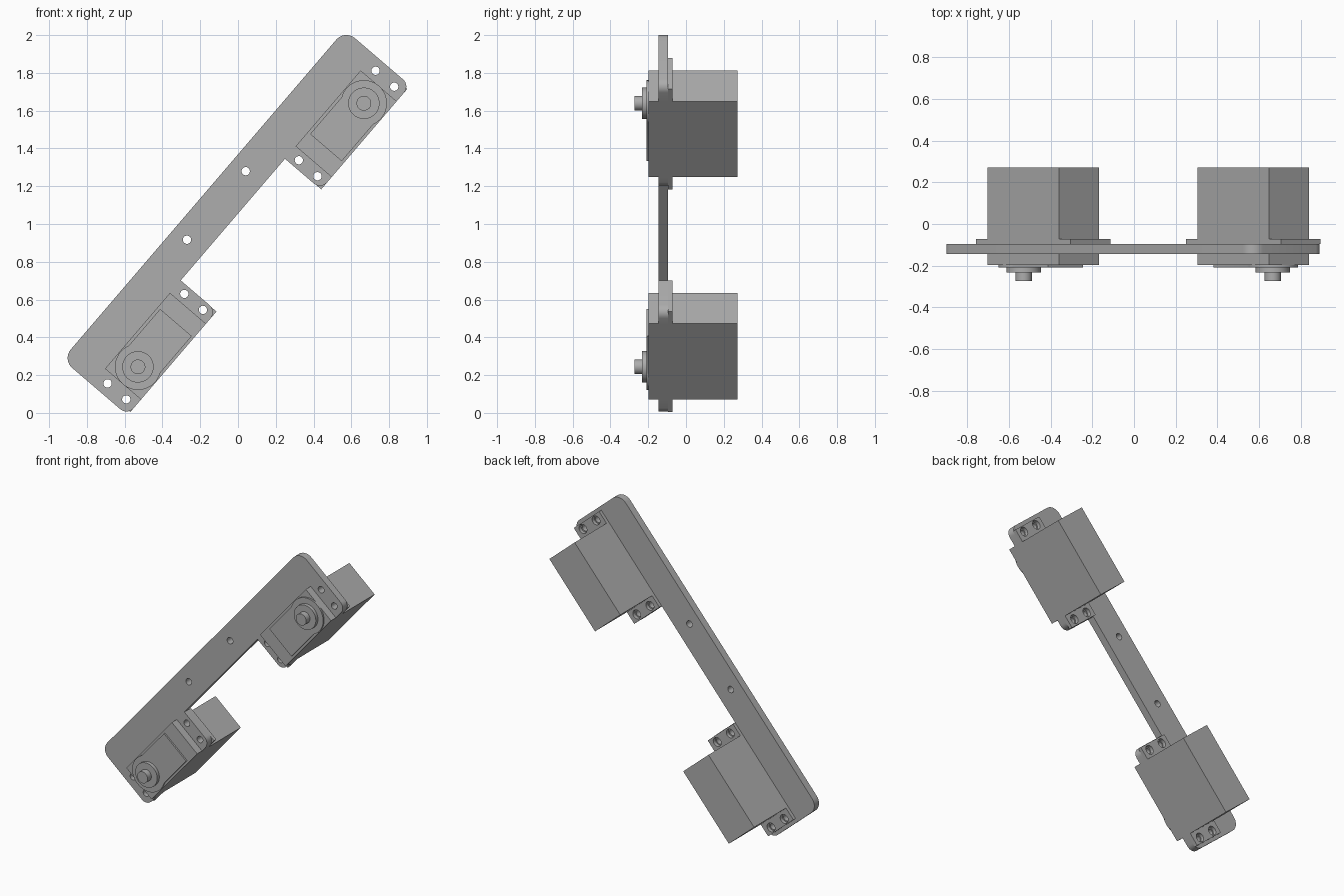
import bpy, bmesh, math
from mathutils import Matrix, Vector

cube = bpy.data.objects.get("Cube")
if cube:
    bpy.data.objects.remove(cube, do_unlink=True)

grey = bpy.data.materials.new("plain grey")
grey.use_nodes = True
tone = (0.42, 0.42, 0.42, 1)
grey.diffuse_color = tone
grey.node_tree.nodes["Principled BSDF"].inputs["Base Color"].default_value = tone

# Profiles are drawn along the arm (s) and across it (t), then tilted upright
TILT = Matrix.Rotation(-math.radians(49.4), 4, 'Y') @ Matrix.Rotation(math.pi / 2, 4, 'X')
BOTTOM, INNER, MIDDLE = -0.215, 0.036, -0.09
SHAFT = 0.919


def circle(s, t, r, n=32):
    return [(s + r * math.cos(a), t + r * math.sin(a))
            for a in (math.tau * i / n for i in range(n))]


def box(s0, s1, t0, t1):
    return [(s0, t0), (s1, t0), (s1, t1), (s0, t1)]


def rounded(corners, steps=8):
    """Round each (s, t, radius) right-angled corner."""
    out = []
    for i, (s, t, r) in enumerate(corners):
        p = Vector((s, t))
        if not r:
            out.append((s, t))
            continue
        a = (Vector(corners[i - 1][:2]) - p).normalized()
        b = (Vector(corners[(i + 1) % len(corners)][:2]) - p).normalized()
        for k in range(steps + 1):
            f = math.pi / 2 * k / steps
            out.append(tuple(p + r * (a + b - b * math.cos(f) - a * math.sin(f))))
    return out


def slab(name, outlines, front, back, side=1):
    """Extrude a filled outline (with any holes) from front to back."""
    curve = bpy.data.curves.new(name, 'CURVE')
    curve.dimensions = '2D'
    curve.fill_mode = 'BOTH'
    curve.extrude = (back - front) / 2
    for line in outlines:
        spline = curve.splines.new('POLY')
        spline.points.add(len(line) - 1)
        for point, (s, t) in zip(spline.points, line):
            point.co = (s * side, t, 0, 1)
        spline.use_cyclic_u = True
    obj = bpy.data.objects.new(name, curve)
    bpy.context.collection.objects.link(obj)
    bpy.ops.object.select_all(action='DESELECT')
    obj.select_set(True)
    bpy.context.view_layer.objects.active = obj
    bpy.ops.object.convert(target='MESH')
    obj = bpy.context.view_layer.objects.active
    obj.name = name
    bm = bmesh.new()
    bm.from_mesh(obj.data)
    bmesh.ops.remove_doubles(bm, verts=bm.verts, dist=0.0001)
    bmesh.ops.recalc_face_normals(bm, faces=bm.faces)
    bm.to_mesh(obj.data)
    bm.free()
    obj.data.materials.clear()
    obj.data.materials.append(grey)
    obj.matrix_world = Matrix.Translation((0, (front + back) / 2, 1)) @ TILT
    bpy.ops.object.shade_smooth_by_angle(angle=math.radians(30))
    return obj


# Mounting plate: long strip with two open pockets, rounded tabs and screw holes
half = [(0.424, INNER, 0), (0.424, BOTTOM, 0.05), (0.511, BOTTOM, 0), (0.511, INNER, 0),
        (1.04, INNER, 0), (1.04, BOTTOM, 0), (1.15, BOTTOM, 0.05), (1.15, 0.24, 0.07)]
outline = rounded(half + [(-s, t, r) for s, t, r in reversed(half)])
screws = [(s, MIDDLE + d) for s in (0.466, 1.09) for d in (0.065, -0.065)]
holes = [circle(side * s, t, 0.022, 24)
         for side in (1, -1) for s, t in screws + [(0.239, 0.151)]]
slab("mounting_plate", [outline] + holes, -0.145, -0.095)

# Cap outline: round gear housing running into a straight cover
start = math.pi - math.asin(0.11 / 0.122)
cap = [(SHAFT + 0.122 * math.cos(a), MIDDLE + 0.122 * math.sin(a))
       for a in (start * (1 - i / 20) for i in range(41))]
cap += [(0.61, MIDDLE - 0.11), (0.61, MIDDLE + 0.11)]

# Two motors, mirrored along the arm
for side, label in ((1, "upper"), (-1, "lower")):
    slab(label + "_motor_body", [box(0.511, 1.04, BOTTOM, INNER)], -0.198, 0.272, side)
    for ear, s0, s1, hole in (("inner", 0.426, 0.511, 0.466), ("outer", 1.04, 1.126, 1.09)):
        bores = [circle(hole, t, 0.03, 24) for s, t in screws if s == hole]
        slab(f"{label}_{ear}_flange", [box(s0, s1, BOTTOM, INNER)] + bores,
             -0.095, -0.071, side)
    slab(label + "_motor_cap", [cap], -0.209, -0.198, side)
    slab(label + "_bearing_ring", [circle(SHAFT, MIDDLE, 0.083, 40)], -0.232, -0.209, side)
    slab(label + "_output_shaft", [circle(SHAFT, MIDDLE, 0.039)], -0.273, -0.232, side)
